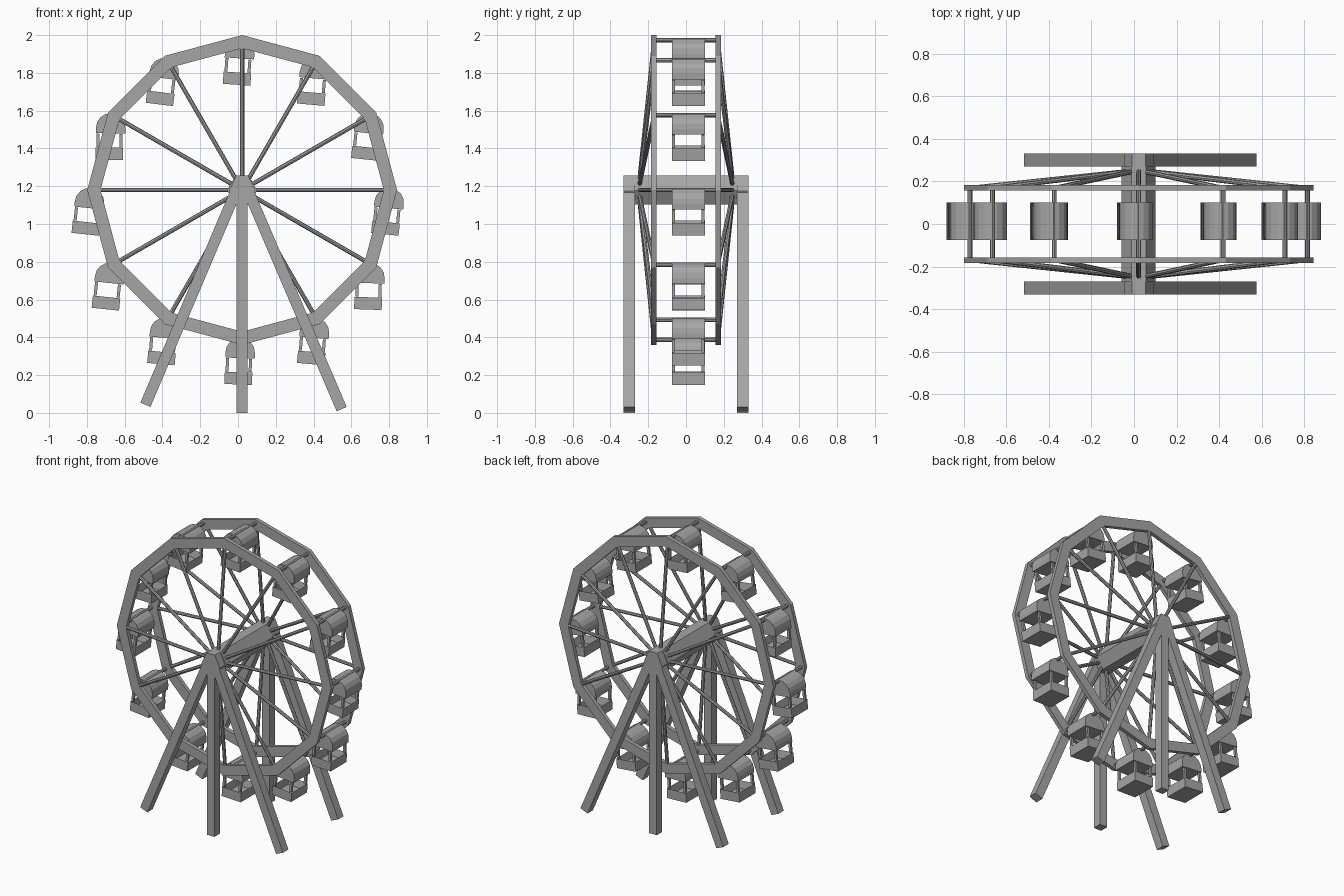
import bpy, bmesh, math
from mathutils import Vector, Matrix

if "Cube" in bpy.data.objects:
    bpy.data.objects.remove(bpy.data.objects["Cube"])

CX, CZ = 0.022, 1.18          # wheel centre
grey = bpy.data.materials.new("grey_metal")
grey.diffuse_color = (0.38, 0.38, 0.38, 1)
grey.use_nodes = True
grey.node_tree.nodes["Principled BSDF"].inputs["Base Color"].default_value = grey.diffuse_color


def finish(bm, name):
    bmesh.ops.recalc_face_normals(bm, faces=bm.faces)
    me = bpy.data.meshes.new(name)
    bm.to_mesh(me)
    bm.free()
    me.materials.append(grey)
    ob = bpy.data.objects.new(name, me)
    bpy.context.collection.objects.link(ob)
    return ob


def rod(bm, a, b, r, n=8):
    a, b = Vector(a), Vector(b)
    d = b - a
    m = Matrix.Translation((a + b) / 2) @ d.to_track_quat('Z', 'Y').to_matrix().to_4x4()
    bmesh.ops.create_cone(bm, cap_ends=True, segments=n, radius1=r, radius2=r,
                          depth=d.length, matrix=m)


def prism(bm, pts, y0, y1):
    # extrude an x/z outline along y
    f = bm.faces.new([bm.verts.new((x, y0, z)) for x, z in pts])
    g = bmesh.ops.extrude_face_region(bm, geom=[f])
    bmesh.ops.translate(bm, vec=(0, y1 - y0, 0),
                        verts=[v for v in g['geom'] if isinstance(v, bmesh.types.BMVert)])


def box(bm, x0, x1, y0, y1, z0, z1):
    prism(bm, [(x0, z0), (x1, z0), (x1, z1), (x0, z1)], y0, y1)


def polar(r, k):
    t = math.radians(90 - 30 * k)
    return CX + r * math.cos(t), CZ + r * math.sin(t)


# twelve-sided rims and spokes on both sides
for side, s in (("front", -1), ("back", 1)):
    bm = bmesh.new()
    rings = []
    for k in range(12):
        rings.append([bm.verts.new((polar(r, k)[0], s * y, polar(r, k)[1]))
                      for r, y in ((0.82, 0.157), (0.82, 0.184), (0.75, 0.184), (0.75, 0.157))])
    for k in range(12):
        p, q = rings[k], rings[(k + 1) % 12]
        for j in range(4):
            bm.faces.new((p[j], p[(j + 1) % 4], q[(j + 1) % 4], q[j]))
    finish(bm, side + "_rim")

    bm = bmesh.new()
    for k in range(12):
        x0, z0 = polar(0.02, k)
        x1, z1 = polar(0.775, k)
        rod(bm, (x0, s * 0.25, z0), (x1, s * 0.17, z1), 0.0115)
    finish(bm, side + "_spokes")

    # three support legs meeting in a tapered head
    ya, yb = s * 0.271, s * 0.33
    bm = bmesh.new()
    box(bm, CX - 0.029, CX + 0.029, ya, yb, 0, 1.257)
    for tx, bx, bz in ((CX - 0.03, -0.49, 0.043), (CX + 0.03, 0.549, 0.02)):
        top, bot = Vector((tx, 1.18)), Vector((bx, bz))
        d = (top - bot).normalized()
        n = Vector((d.y, -d.x)) * 0.029
        prism(bm, [top + n, top - n, bot - n, bot + n], ya, yb)
    prism(bm, [(CX - 0.032, 1.257), (CX + 0.032, 1.257), (CX + 0.07, 1.175),
               (CX + 0.05, 1.12), (CX - 0.05, 1.12), (CX - 0.07, 1.175)], ya, yb)
    finish(bm, side + "_legs")

# axle
bm = bmesh.new()
prism(bm, [(CX + x, z) for x, z in ((-0.034, 1.257), (0.034, 1.257), (0.08, 1.178),
                                    (0.034, 1.103), (-0.034, 1.103), (-0.08, 1.178))], -0.272, 0.272)
finish(bm, "axle")

# cross bars between the rims
bm = bmesh.new()
for k in range(12):
    x, z = polar(0.793, k)
    rod(bm, (x, -0.16, z), (x, 0.16, z), 0.0115)
finish(bm, "cross_bars")

# hanging cabins, each swung by a few degrees
Y0, Y1 = -0.075, 0.1
swing = [4, 5, 6, 6, 2, 5, 2, 5, 6, 6, 1, 7]
for k in range(12):
    x, z = polar(0.793, k)
    bm = bmesh.new()
    # arched roof
    arch = [(-0.008 + 0.078 * math.cos(math.pi * i / 8),
             -0.068 + 0.078 * math.sin(math.pi * i / 8)) for i in range(9)]
    prism(bm, [(0.07, -0.097)] + arch + [(-0.086, -0.097)], Y0, Y1)
    # corner posts
    for px in (-0.074, 0.048):
        for py in (Y0 + 0.009, Y1 - 0.009):
            box(bm, px - 0.008, px + 0.008, py - 0.008, py + 0.008, -0.1, -0.17)
    # open tub
    box(bm, -0.086, 0.06, Y0, Y1, -0.237, -0.172)
    bm.normal_update()
    lid = max((f for f in bm.faces if abs(f.calc_center_median().z + 0.172) < 1e-4),
              key=lambda f: f.calc_area())
    bmesh.ops.inset_region(bm, faces=[lid], thickness=0.016)
    bmesh.ops.translate(bm, verts=lid.verts, vec=(0, 0, -0.05))
    ob = finish(bm, "cabin_%02d" % (k + 1))
    ob.location = (x, 0, z)
    ob.rotation_euler = (0, math.radians(swing[k]), 0)
